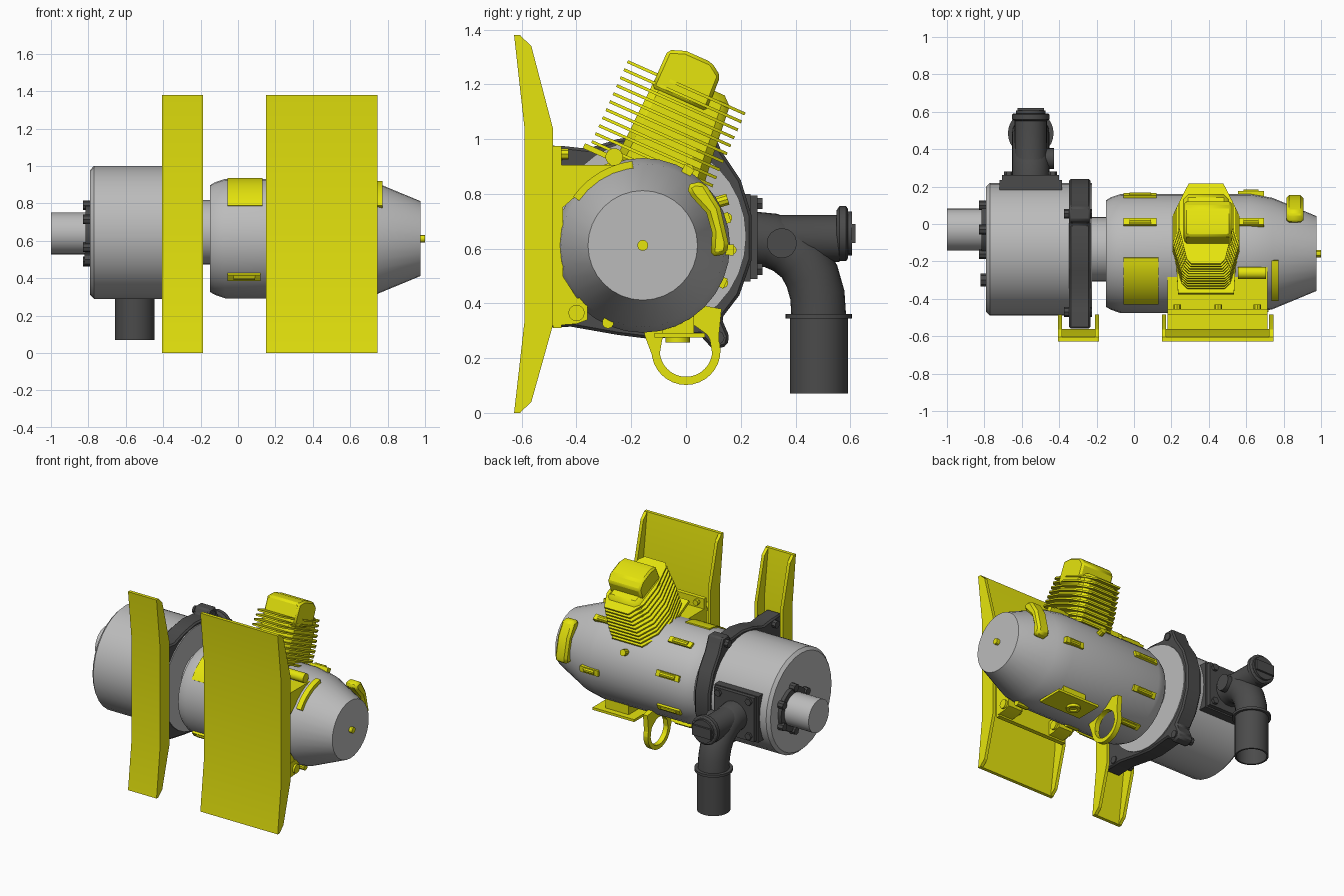
import bpy, bmesh, math
from mathutils import Vector, Matrix

if "Cube" in bpy.data.objects:
    bpy.data.objects.remove(bpy.data.objects["Cube"])

def material(name, col):
    m = bpy.data.materials.new(name)
    m.diffuse_color = (*col, 1)
    m.use_nodes = True
    m.node_tree.nodes["Principled BSDF"].inputs["Base Color"].default_value = m.diffuse_color
    return m

YELLOW = material("yellow paint", (0.79, 0.78, 0.004))
GREY = material("light grey", (0.5, 0.5, 0.5))
DARK = material("dark grey", (0.07, 0.07, 0.07))
MY, MZ = -0.158, 0.612      # motor axis
PY, PZ = -0.135, 0.645      # pump axis

def finish(name, bm, mat, smooth=True):
    bmesh.ops.recalc_face_normals(bm, faces=bm.faces)
    me = bpy.data.meshes.new(name)
    bm.to_mesh(me)
    bm.free()
    me.materials.append(mat)
    ob = bpy.data.objects.new(name, me)
    bpy.context.collection.objects.link(ob)
    if smooth:
        bpy.ops.object.select_all(action='DESELECT')
        ob.select_set(True)
        bpy.context.view_layer.objects.active = ob
        bpy.ops.object.shade_smooth_by_angle(angle=math.radians(30))
    return ob

def skin(name, rings, mat, caps=True):
    """Join rings of points into a tube."""
    bm = bmesh.new()
    vs = [[bm.verts.new(p) for p in r] for r in rings]
    n = len(vs[0])
    for a, b in zip(vs, vs[1:]):
        for i in range(n):
            bm.faces.new((a[i], a[(i + 1) % n], b[(i + 1) % n], b[i]))
    if caps:
        bm.faces.new(vs[0])
        bm.faces.new(vs[-1])
    return finish(name, bm, mat)

def lathe(name, profile, origin, axis, mat, n=32, caps=True):
    """Turn (distance, radius) pairs around an axis."""
    q = Vector((0, 0, 1)).rotation_difference(Vector(axis))
    o = Vector(origin)
    ang = [math.tau * i / n for i in range(n)]
    return skin(name, [[o + q @ Vector((r * math.cos(a), r * math.sin(a), d)) for a in ang]
                       for d, r in profile], mat, caps)

def cyl(name, origin, axis, length, r, mat, n=20):
    return lathe(name, [(0, r), (length, r)], origin, axis, mat, n)

def prism(name, yz, x0, x1, mat, bevel=0):
    """Extrude a y-z outline along x."""
    ob = skin(name, [[(x, y, z) for y, z in yz] for x in (x0, x1)], mat)
    if bevel:
        b = ob.modifiers.new("edge", 'BEVEL')
        b.width, b.segments, b.limit_method = bevel, 1, 'ANGLE'
    return ob

def box(name, x, y, z, mat):
    return prism(name, [(y[0], z[0]), (y[1], z[0]), (y[1], z[1]), (y[0], z[1])], *x, mat)

def arc(name, r0, r1, a0, a1, x0, x1, mat, n=10, c=(MY, MZ)):
    """Curved plate around an x axis; angles from +y towards +z."""
    t = [math.radians(a0 + (a1 - a0) * i / n) for i in range(n + 1)]
    pts = [(c[0] + r1 * math.cos(a), c[1] + r1 * math.sin(a)) for a in t]
    pts += [(c[0] + r0 * math.cos(a), c[1] + r0 * math.sin(a)) for a in reversed(t)]
    return prism(name, pts, x0, x1, mat)

# motor and pump bodies
lathe("motor_body", [(-.15, .17), (-.15, .285), (-.125, .3), (-.07, .319), (.62, .319),
                     (.74, .298), (.976, .2)], (0, MY, MZ), (1, 0, 0), GREY)
lathe("pump_body", [(-.79, .335), (-.77, .355), (-.225, .355)], (0, PY, PZ), (1, 0, 0), GREY)
cyl("neck", (-.25, PY, PZ), (1, 0, 0), .15, .172, GREY, 32)
cyl("shaft", (-1, -.03, .64), (1, 0, 0), .25, .112, GREY, 28)
cyl("end_knob", (.97, MY, MZ), (1, 0, 0), .03, .02, YELLOW, 12)

# shaft seal ring with bolts
cyl("seal_ring", (-.815, -.03, .64), (1, 0, 0), .04, .15, DARK, 16)
for i in range(6):
    a = math.tau * (i + .5) / 6
    cyl("seal_bolt", (-.83, -.03 + .15 * math.cos(a), .64 + .15 * math.sin(a)), (1, 0, 0), .05, .026, DARK, 8)
cyl("drain_bolt", (-.82, -.3, .5), (1, 0, 0), .05, .035, DARK, 8)

# pump mounting flange with legs and lugs
flange = [(-.56, .978), (-.45, .975), (-.36, .965), (-.25, 1.0), (-.13, 1.02), (.0, 1.01), (.02, 1.05),
          (.09, 1.05), (.13, .955), (.2, .85), (.24, .72), (.24, .56), (.195, .43), (.13, .345),
          (.158, .28), (.15, .245), (.1, .23), (.05, .285), (-.13, .27), (-.25, .285), (-.42, .315), (-.56, .31)]
prism("pump_flange", flange, -.348, -.232, DARK, .01)
for y, z in ((.055, 1.005), (.115, .275), (-.47, .94), (-.47, .35)):
    cyl("flange_bolt", (-.375, y, z), (1, 0, 0), .15, .026, DARK, 8)

# outlet plate, elbow, tee and hanging pipe
PX = -.552
box("outlet_pad", (-.72, -.385), (.1, .235), (.48, .8), DARK)
box("outlet_plate", (-.705, -.4), (.23, .262), (.49, .795), DARK)
for x in (-.67, -.435):
    for z in (.525, .765):
        cyl("outlet_bolt", (x, .25, z), (0, 1, 0), .03, .024, DARK, 6)
path = [(.25, .635), (.31, .63), (.37, .605), (.425, .56), (.46, .5), (.48, .43), (.485, .35)]
rings = []
for i, p in enumerate(path):
    a, b = path[max(i - 1, 0)], path[min(i + 1, len(path) - 1)]
    t = Vector((0, b[0] - a[0], b[1] - a[1])).normalized()
    nrm = t.cross(Vector((1, 0, 0)))
    rings.append([Vector((PX, *p)) + .1 * (math.cos(k) * Vector((1, 0, 0)) + math.sin(k) * nrm)
                  for k in (math.tau * j / 24 for j in range(24))])
skin("elbow", rings, DARK)
lathe("tee_branch", [(.26, .098), (.32, .086), (.56, .086)], (PX, 0, .637), (0, 1, 0), DARK, 24)
lathe("branch_collar", [(.55, .085), (.56, .1), (.585, .1), (.592, .09)], (PX, 0, .655), (0, 1, 0), DARK, 20)
box("cap_grip", (PX - .07, PX + .07), (.585, .62), (.62, .69), DARK)
cyl("branch_cap", (PX, .585, .655), (0, 1, 0), .022, .08, DARK, 16)
cyl("side_plug", (PX, .35, .62), (1, 0, 0), .125, .055, DARK, 16)
lathe("hanging_pipe", [(.2, .095), (.07, .095), (.07, .106), (.345, .106), (.345, .122), (.362, .122), (.362, .09)],
      (PX, .485, 0), (0, 0, 1), DARK, 28)

# two bent channel plates that carry the unit
web = [(-.628, 1.38), (-.59, 1.04), (-.59, .335), (-.628, 0), (-.605, 0), (-.562, .33), (-.562, 1.045), (-.605, 1.38)]
side = [(-.628, 1.38), (-.607, 1.38), (-.565, 1.34), (-.485, 1.035), (-.485, .325), (-.565, .04),
        (-.607, 0), (-.628, 0), (-.59, .335), (-.59, 1.04)]
for label, x0, x1 in (("narrow", -.406, -.187), ("wide", .15, .745)):
    prism(label + "_mount_web", web, x0, x1, YELLOW)
    prism(label + "_mount_side_left", side, x0, x0 + .022, YELLOW)
    prism(label + "_mount_side_right", side, x1 - .022, x1, YELLOW)

# saddle bracket between motor and wide plate
box("saddle_back", (.18, .715), (-.485, -.455), (.31, .975), YELLOW)
box("saddle_shelf", (.18, .715), (-.47, -.2), (.87, .905), YELLOW)
box("saddle_tab", (.18, .715), (-.57, -.47), (.88, .9), YELLOW)
for x in (.18, .69):
    prism("saddle_end", [(-.47, .9), (-.28, .9), (-.45, .75), (-.45, .5), (-.36, .36), (-.47, .33)],
          x, x + .025, YELLOW)
for x in (.2, .61):
    prism("saddle_foot", [(-.47, .32), (-.4, .325), (-.36, .34), (-.36, .42), (-.47, .42)], x, x + .11, YELLOW)
    cyl("foot_bolt", (x - .015, -.4, .365), (1, 0, 0), .14, .03, YELLOW, 12)
    cyl("foot_pin", (x + .02, -.285, .33), (1, 0, 0), .09, .022, YELLOW, 10)
for x in (.23, .45, .66):
    cyl("saddle_bolt", (x, -.46, .945), (0, 1, 0), .03, .02, YELLOW, 8)

# finned cylinder head, built upright then tilted
def tilt(ob):
    ob.matrix_world = Matrix.Translation((.385, 0, 1.10)) @ Matrix.Rotation(math.radians(-24), 4, 'X')
    return ob
tilt(prism("engine_cylinder", [(-.165, -.27), (.175, -.27), (.155, -.1), (.135, .112), (-.15, .112)],
           -.125, .125, YELLOW, .03))
tilt(prism("engine_cap", [(-.152, .03), (-.152, .18), (-.09, .203), (.013, .203), (.062, .17), (.068, .03)],
           -.115, .135, YELLOW, .012))
half = [(.1, -.27), (.13, -.24), (.18, -.06), (.18, .09), (.115, .2)]
for i in range(11):
    t = .075 - i * .032
    w = min(1, .8 + .035 * i)           # fins widen downwards
    outline = [(x * w, s) for x, s in half] + [(-x * w, s) for x, s in reversed(half)]
    tilt(skin("cooling_fin", [[(x, s, t + h) for x, s in outline] for h in (0, .011)], YELLOW))
tilt(skin("base_fin", [[(x, y, -.275 + h) for x, y in ((-.15, -.29), (.15, -.29), (.17, .12), (-.17, .12))]
                       for h in (0, .02)], YELLOW))
cyl("side_nub", (.38, .1, .765), (0, 1, .3), .055, .022, YELLOW, 10)

# curved plates and handle on the motor
arc("name_plate", .31, .326, 94, 147, -.055, .13, YELLOW)
arc("cone_strip", .28, .31, 97, 145, .735, .772, YELLOW)
grip = [(.0, .825), (.03, .845), (.07, .84), (.125, .75), (.155, .62), (.15, .58), (.09, .57),
        (.095, .66), (.075, .73), (.02, .79)]
prism("curved_handle", grip, .815, .905, YELLOW, .015)

# small lugs around the motor
for x0, x1, angles in ((-.055, .12, (59, 18, -25, -65, -141)), (.555, .695, (59, -3))):
    for a in angles:
        arc("motor_lug", .3, .334, a - 3.5, a + 3.5, x0, x1, YELLOW, 3)
        c = math.radians(a)
        cyl("lug_pin", (x0 + .03, MY + .325 * math.cos(c), MZ + .325 * math.sin(c)), (1, 0, 0),
            x1 - x0 - .06, .018, YELLOW, 10)
cyl("top_pin", (.555, -.262, .935), (1, 0, 0), .15, .032, YELLOW, 14)

# lifting ring below the motor
RY, RZ = .0, .228
arc("lifting_ring", .096, .126, 0, 359.9, .205, .24, YELLOW, 32, (RY, RZ))
prism("ring_arm_left", [(-.124, .21), (-.095, .22), (-.085, .28), (-.05, .31), (-.16, .33), (-.15, .28)], .205, .24, YELLOW)
prism("ring_arm_right", [(.124, .21), (.095, .22), (.085, .28), (.03, .32), (.02, .4), (.13, .38), (.12, .28)],
      .205, .24, YELLOW)

# access plate under the motor
box("access_block", (.42, .6), (-.085, .03), (.29, .37), YELLOW)
box("access_plate", (.35, .67), (-.115, .07), (.275, .292), YELLOW)
lathe("access_port", [(.27, .026), (.258, .026), (.258, .045), (.285, .045)], (.47, -.03, 0), (0, 0, 1), YELLOW, 16)
